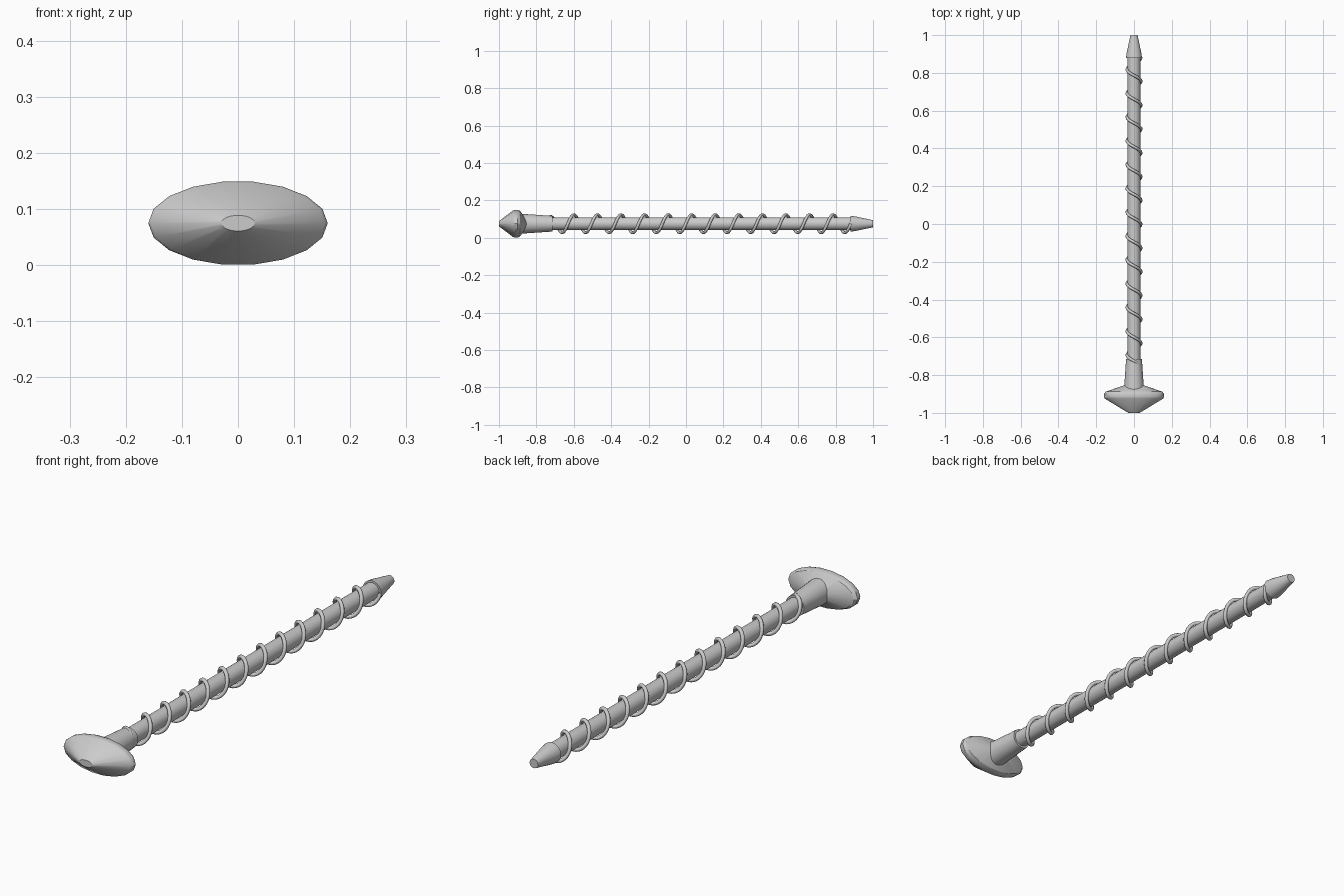
import bpy, bmesh
from math import sin, cos, pi, radians

if "Cube" in bpy.data.objects:
    bpy.data.objects.remove(bpy.data.objects["Cube"])

ZC = 0.075   # height of the long axis


def finish(ob, angle=30):
    bpy.ops.object.select_all(action='DESELECT')
    ob.select_set(True)
    bpy.context.view_layer.objects.active = ob
    bpy.ops.object.shade_smooth_by_angle(angle=radians(angle))


def lathe(name, profile, sides, squash=1.0):
    """Capped loft along y from (y, radius) pairs; squash flattens it in z."""
    bm = bmesh.new()
    rings = []
    for y, r in profile:
        rings.append([bm.verts.new((r * cos(2 * pi * i / sides), y,
                                    ZC + squash * r * sin(2 * pi * i / sides)))
                      for i in range(sides)])
    for a, b in zip(rings, rings[1:]):
        for i in range(sides):
            j = (i + 1) % sides
            bm.faces.new((a[i], a[j], b[j], b[i]))
    bm.faces.new(rings[0])
    bm.faces.new(rings[-1])
    bmesh.ops.recalc_face_normals(bm, faces=bm.faces)
    me = bpy.data.meshes.new(name)
    bm.to_mesh(me)
    bm.free()
    ob = bpy.data.objects.new(name, me)
    bpy.context.collection.objects.link(ob)
    finish(ob)
    return ob


# Flattened oval head
lathe("head", [(-1, 0.03), (-0.924, 0.155), (-0.915, 0.16), (-0.9, 0.16),
               (-0.888, 0.15), (-0.853, 0.05)], 18, 0.075 / 0.16)

# Tapered collar, straight shaft and blunt tip
lathe("collar", [(-0.88, 0.053), (-0.715, 0.042)], 24)
lathe("shaft", [(-0.75, 0.034), (0.9, 0.034)], 24)
lathe("tip", [(0.88, 0.042), (0.905, 0.039), (1.0, 0.019)], 24)

# Oval coil wound around the shaft, starting inside the collar
PITCH, START, TURNS, STEPS = 0.126, -0.757, 13, 28
curve = bpy.data.curves.new("coil", 'CURVE')
curve.dimensions = '3D'
curve.bevel_depth = 0.008
curve.bevel_resolution = 2
curve.use_fill_caps = True
n = TURNS * STEPS
spline = curve.splines.new('POLY')
spline.points.add(n)
for k in range(n + 1):
    t = k / STEPS
    a = 2 * pi * t
    grow = min(1, t / 0.75)
    rz = 0.034 + 0.014 * grow
    spline.points[k].co = (0.037 * cos(a), START + PITCH * t, ZC + rz * sin(a), 1)
coil = bpy.data.objects.new("coil", curve)
bpy.context.collection.objects.link(coil)
bpy.ops.object.select_all(action='DESELECT')
coil.select_set(True)
bpy.context.view_layer.objects.active = coil
bpy.ops.object.convert(target='MESH')
finish(bpy.context.view_layer.objects.active, 60)
